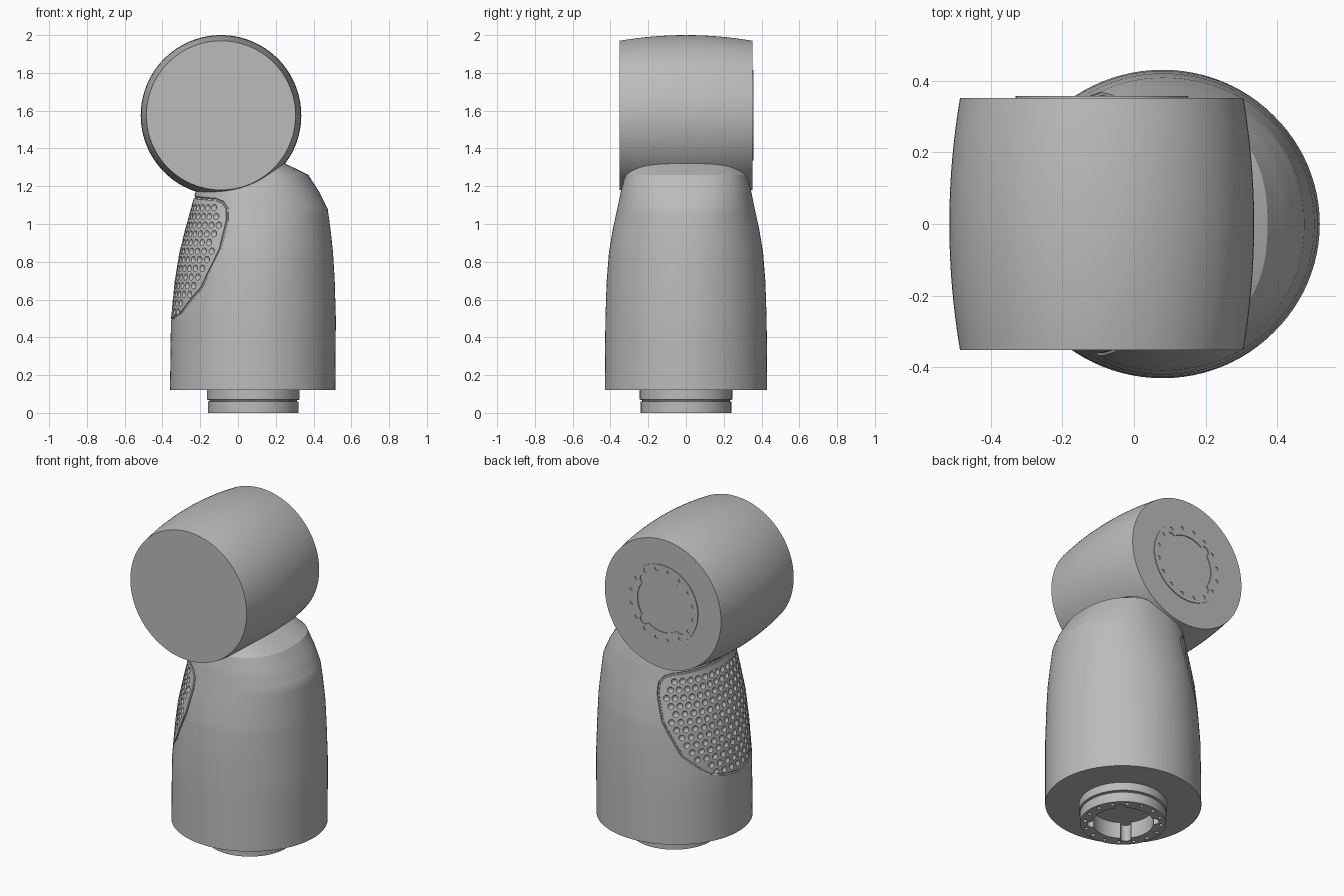
import bpy, bmesh
from math import sin, cos, pi, radians
from mathutils import Vector, Matrix

cube = bpy.data.objects.get("Cube")
if cube:
    bpy.data.objects.remove(cube)

grey = bpy.data.materials.new("mid grey")
grey.use_nodes = True
grey.diffuse_color = (0.5, 0.5, 0.5, 1)
grey.node_tree.nodes["Principled BSDF"].inputs["Base Color"].default_value = (0.5, 0.5, 0.5, 1)

HEAD = Vector((-0.09, 0, 1.575))
BODY_X = 0.08


def add(name, bm):
    bmesh.ops.recalc_face_normals(bm, faces=bm.faces)
    mesh = bpy.data.meshes.new(name)
    bm.to_mesh(mesh)
    bm.free()
    ob = bpy.data.objects.new(name, mesh)
    bpy.context.collection.objects.link(ob)
    mesh.materials.append(grey)
    return ob


def activate(ob):
    bpy.ops.object.select_all(action='DESELECT')
    ob.select_set(True)
    bpy.context.view_layer.objects.active = ob


def smooth(ob, angle=25):
    activate(ob)
    bpy.ops.object.shade_smooth_by_angle(angle=radians(angle))


def loft(name, rings):
    """Closed skin through a list of equal-length rings."""
    bm = bmesh.new()
    loops = [[bm.verts.new(p) for p in ring] for ring in rings]
    n = len(loops[0])
    for a, b in zip(loops, loops[1:]):
        for i in range(n):
            j = (i + 1) % n
            bm.faces.new((a[i], a[j], b[j], b[i]))
    bm.faces.new(loops[0][::-1])
    bm.faces.new(loops[-1])
    return add(name, bm)


def lathe(name, profile, n=96):
    return loft(name, [[(r * cos(2 * pi * i / n), r * sin(2 * pi * i / n), z)
                        for i in range(n)] for r, z in profile])


def cut(ob, cutter):
    cutter.hide_render = True
    mod = ob.modifiers.new("cut", 'BOOLEAN')
    mod.operation, mod.solver, mod.object = 'DIFFERENCE', 'EXACT', cutter
    activate(ob)
    bpy.ops.object.modifier_apply(modifier=mod.name)
    bpy.data.objects.remove(cutter)


def pegs(radius, ring_radius, count, start, depth):
    """Ring of small upright cylinders, used as a cutter."""
    bm = bmesh.new()
    for i in range(count):
        a = start + 2 * pi * i / count
        place = Matrix.Translation((ring_radius * cos(a), ring_radius * sin(a), 0))
        bmesh.ops.create_cone(bm, cap_ends=True, segments=16, radius1=radius,
                              radius2=radius, depth=depth, matrix=place)
    return add("peg_cutter", bm)


def flange(name, profile, recess):
    """Mounting ring with a notched recess and screw holes opening at z = 0."""
    ob = lathe(name, profile)
    cut(ob, lathe("recess_cutter", [(0.17, -0.05), (0.17, recess)]))
    cut(ob, pegs(0.03, 0.172, 4, pi / 4, 2 * recess))
    cut(ob, pegs(0.011, 0.213, 16, pi / 16, 0.05))
    return ob


# Body sections: height, right edge, left edge, half depth, squareness
SECTIONS = [
    (0.12, -0.36, 0.515, 0.43, 2.0),
    (0.50, -0.355, 0.518, 0.427, 2.0),
    (0.70, -0.335, 0.512, 0.42, 2.0),
    (0.85, -0.31, 0.503, 0.408, 2.05),
    (0.97, -0.28, 0.49, 0.388, 2.1),
    (1.08, -0.25, 0.475, 0.364, 2.2),
    (1.17, -0.225, 0.43, 0.346, 2.3),
    (1.26, -0.2, 0.372, 0.322, 2.4),
    (1.32, -0.16, 0.25, 0.27, 2.4),
]


def surface(angle, z):
    """Point on the body; angle 0 points to -x."""
    for a, b in zip(SECTIONS, SECTIONS[1:]):
        if z <= b[0]:
            break
    t = (z - a[0]) / (b[0] - a[0])
    _, x0, x1, half, power = [p + (q - p) * t for p, q in zip(a, b)]
    c, s = cos(angle), sin(angle)
    k = (abs(c) ** power + abs(s) ** power) ** (-1 / power)
    reach = BODY_X - x0 if c > 0 else x1 - BODY_X
    return Vector((BODY_X - reach * c * k, half * s * k, z))


heights = [a[0] + (b[0] - a[0]) * i / 4
           for a, b in zip(SECTIONS, SECTIONS[1:]) for i in range(4)] + [SECTIONS[-1][0]]
body = loft("body", [[surface(2 * pi * i / 96, z) for i in range(96)] for z in heights])

# Grip pad edge: half angle in degrees at each height
EDGE = [(0.49, 0), (0.505, 15), (0.535, 29), (0.66, 49), (0.86, 63),
        (1.02, 67), (1.08, 66), (1.115, 61), (1.13, 53)]


def pad_angle(z):
    for (z0, a0), (z1, a1) in zip(EDGE, EDGE[1:]):
        if z0 <= z <= z1:
            return radians(a0 + (a1 - a0) * (z - z0) / (z1 - z0))
    return 0


# Groove around the grip pad
path = []
for (z0, a0), (z1, a1) in zip(EDGE, EDGE[1:]):
    path += [(radians(a0 + (a1 - a0) * i / 5), z0 + (z1 - z0) * i / 5) for i in range(5)]
top_z, top_a = EDGE[-1]
path += [(radians(top_a) * (1 - i / 12), top_z + 0.012 * sin(i / 12 * pi / 2))
         for i in range(13)]
path += [(-a, z) for a, z in path[-2:0:-1]]
curve = bpy.data.curves.new("groove_cutter", 'CURVE')
curve.dimensions = '3D'
curve.bevel_depth, curve.bevel_resolution = 0.007, 1
spline = curve.splines.new('POLY')
spline.points.add(len(path) - 1)
for point, (a, z) in zip(spline.points, path):
    point.co = (*surface(a, z), 1)
spline.use_cyclic_u = True
groove = bpy.data.objects.new("groove_cutter", curve)
bpy.context.collection.objects.link(groove)
activate(groove)
bpy.ops.object.convert(target='MESH')
cut(body, bpy.context.view_layer.objects.active)

# Staggered dimples inside the grip pad
bm = bmesh.new()
for row in range(13):
    z = 0.535 + row * 0.046
    for col in range(-10, 11):
        a = (col + 0.5 * (row % 2)) * 0.13
        if abs(a) < pad_angle(z) - 0.1:
            p = surface(a, z)
            out = Vector((-cos(a), sin(a), 0.15)).normalized()
            bmesh.ops.create_uvsphere(bm, u_segments=12, v_segments=8, radius=0.02,
                                      matrix=Matrix.Translation(p + out * 0.008))
cut(body, add("dimple_cutter", bm))
smooth(body, 22)

# Barrel-shaped head lying along y
profile = [(0.425 - 0.03 * (i / 8) ** 2, 0.352 * i / 8) for i in range(-8, 9)]
head = lathe("head", profile, 128)
head.data.transform(Matrix.Translation(HEAD) @ Matrix.Rotation(pi / 2, 4, 'X'))
smooth(head)

# Mounting flange under the body
base = flange("base_flange", [(0.24, 0), (0.24, 0.06), (0.232, 0.062), (0.232, 0.068),
                              (0.245, 0.07), (0.245, 0.125)], 0.1)
base.data.transform(Matrix.Translation((BODY_X, 0, 0)))
smooth(base)

# Thin matching flange on the back of the head
plate = flange("head_flange", [(0.24, 0), (0.24, 0.006)], 0.05)
plate.data.transform(Matrix.Translation(HEAD + Vector((0, 0.357, 0)))
                     @ Matrix.Rotation(pi / 2, 4, 'X'))
smooth(plate)
